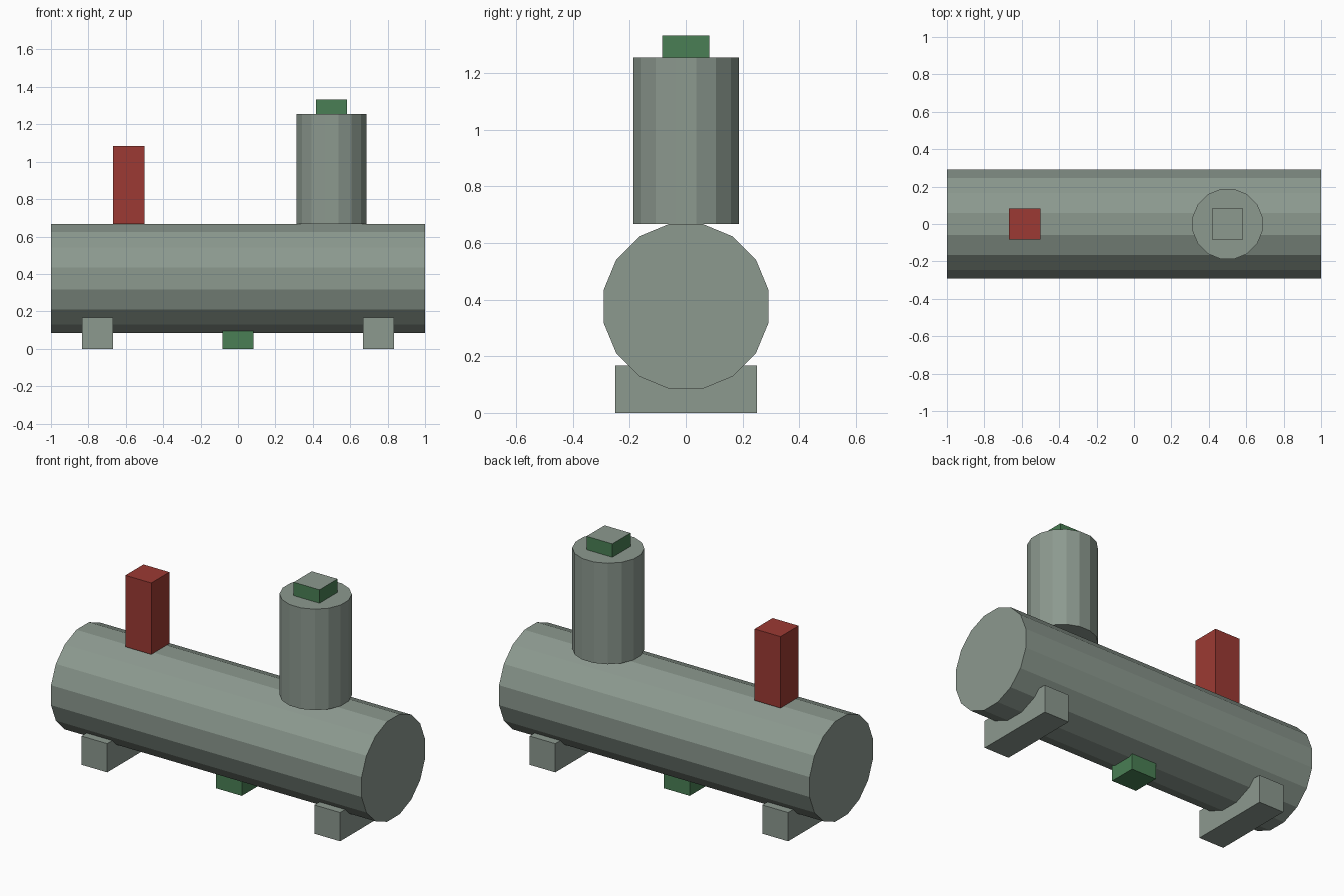
import bpy, math
from mathutils import Matrix

if "Cube" in bpy.data.objects:
    bpy.data.objects.remove(bpy.data.objects["Cube"])


def material(name, rgb):
    m = bpy.data.materials.new(name)
    m.diffuse_color = (*rgb, 1)
    m.use_nodes = True
    m.node_tree.nodes["Principled BSDF"].inputs["Base Color"].default_value = m.diffuse_color
    return m


GREY = material("grey_green_steel", (0.262, 0.319, 0.275))
RED = material("red_paint", (0.333, 0.042, 0.033))
GREEN = material("green_paint", (0.067, 0.212, 0.089))


def box(name, x, y, z, mat):
    """Box from (min, max) ranges on each axis."""
    bpy.ops.mesh.primitive_cube_add(size=1)
    o = bpy.context.object
    o.name = name
    o.data.transform(Matrix.Diagonal((x[1] - x[0], y[1] - y[0], z[1] - z[0], 1)))
    o.location = [(a + b) / 2 for a, b in (x, y, z)]
    o.data.materials.append(mat)
    return o


def drum(name, apothem, length, centre, axis):
    """Flat-sided 16-gon cylinder with a flat side facing each axis."""
    bpy.ops.mesh.primitive_cylinder_add(
        vertices=16, radius=apothem / math.cos(math.pi / 16), depth=length)
    o = bpy.context.object
    o.name = name
    o.data.transform(Matrix.Rotation(math.pi / 16, 4, 'Z'))
    if axis == 'X':
        o.data.transform(Matrix.Rotation(math.pi / 2, 4, 'Y'))
    o.location = centre
    o.data.materials.append(GREY)
    return o


# Horizontal tank and upright dome column
drum("tank", 0.2915, 2.0, (0, 0, 0.376), 'X')
drum("dome_column", 0.187, 0.588, (0.5, 0, 0.961), 'Z')

# Support saddles
for side, cx in (("left", -0.75), ("right", 0.75)):
    box(side + "_saddle", (cx - 0.083, cx + 0.083), (-0.25, 0.25), (0, 0.167), GREY)

# Red vent post and green drain block
box("vent_post", (-0.667, -0.5), (-0.083, 0.083), (0.667, 1.083), RED)
box("drain_block", (-0.083, 0.083), (-0.083, 0.083), (0, 0.167), GREEN)

# Green column cap with a grey top face
cap = box("column_cap", (0.417, 0.583), (-0.083, 0.083), (1.25, 1.333), GREEN)
cap.data.materials.append(GREY)
for p in cap.data.polygons:
    p.material_index = 1 if p.normal.z > 0.9 else 0
